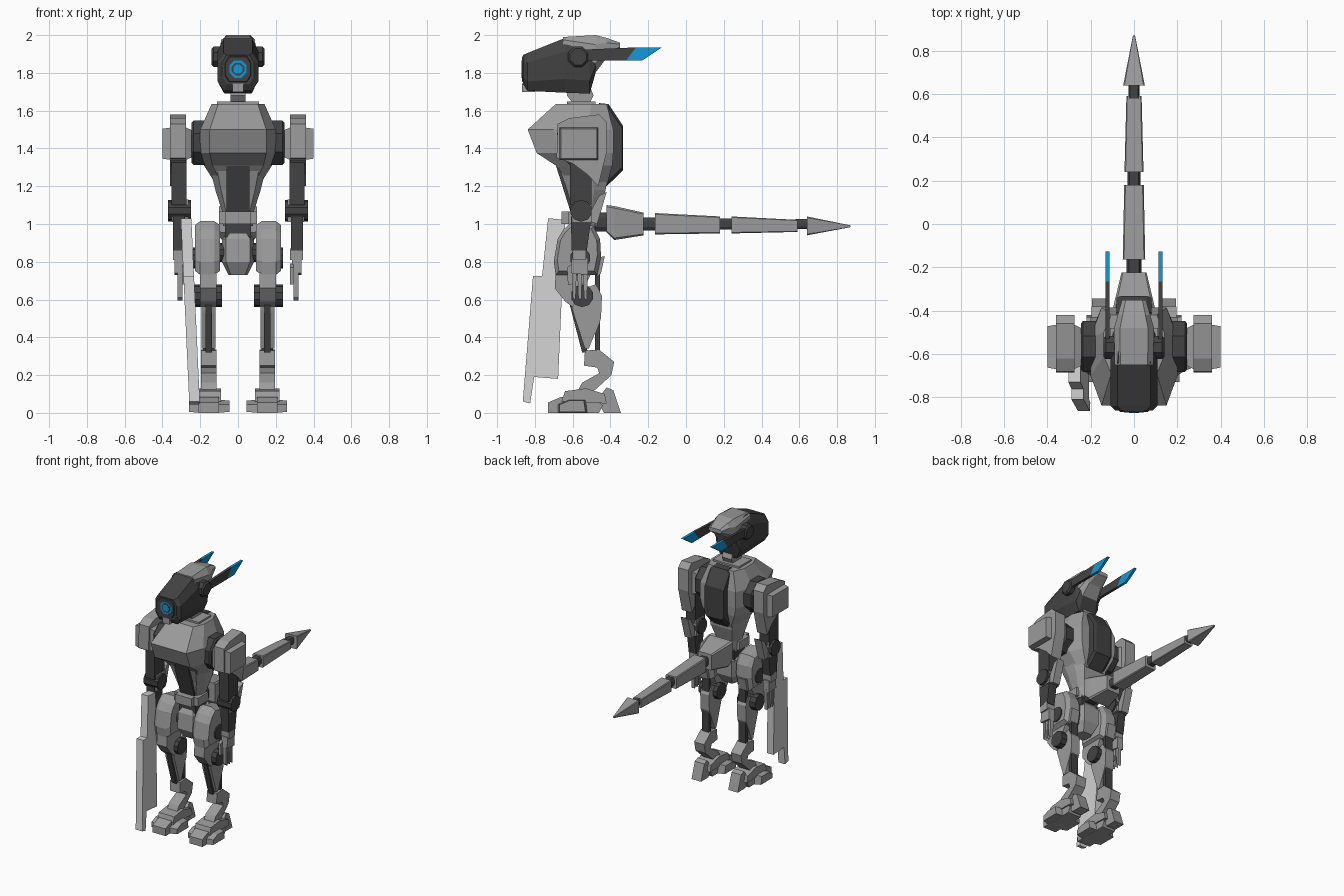
import bpy, bmesh, math


def material(name, rgb):
    m = bpy.data.materials.new(name)
    m.diffuse_color = (*rgb, 1)
    return m


GREY = material("body grey", (0.33, 0.33, 0.33))
DARK = material("dark grey", (0.055, 0.055, 0.055))
PALE = material("pale blade grey", (0.64, 0.64, 0.64))
BLUE = material("glow blue", (0.006, 0.32, 0.68))


def loft(name, rings, mat):
    """Skin a list of equal-length point rings and cap both ends."""
    bm = bmesh.new()
    rows = [[bm.verts.new(p) for p in r] for r in rings]
    n = len(rows[0])
    for a, b in zip(rows, rows[1:]):
        for i in range(n):
            j = (i + 1) % n
            bm.faces.new((a[i], a[j], b[j], b[i]))
    bm.faces.new(rows[0])
    bm.faces.new(rows[-1])
    bmesh.ops.recalc_face_normals(bm, faces=bm.faces)
    me = bpy.data.meshes.new(name)
    bm.to_mesh(me)
    bm.free()
    me.materials.append(mat)
    ob = bpy.data.objects.new(name, me)
    bpy.context.collection.objects.link(ob)
    return ob


def prism(name, profile, steps, mat, side=1):
    """Side profile (y, z) pushed along x; steps are (x, scale about centre)."""
    cy = sum(p[0] for p in profile) / len(profile)
    cz = sum(p[1] for p in profile) / len(profile)
    return loft(name, [[(side * x, cy + (y - cy) * k, cz + (z - cz) * k) for y, z in profile]
                       for x, k in steps], mat)


def rect(y0, y1, z0, z1):
    return [(y0, z0), (y1, z0), (y1, z1), (y0, z1)]


def ngon(y, z, r, n=10):
    return [(y + r * math.cos(2 * math.pi * (i + .5) / n),
             z + r * math.sin(2 * math.pi * (i + .5) / n)) for i in range(n)]


def flat(x0, x1):
    return [(x0, 1), (x1, 1)]


def octo(a, b0, b1, ca=.3, cb=.3):
    """Rectangle of half-width a, from b0 to b1, with cut corners."""
    d, w = (b1 - b0) * cb, a * (1 - ca)
    half = [(w, b0), (a, b0 + d), (a, b1 - d), (w, b1)]
    return half + [(-u, v) for u, v in reversed(half)]


def along_z(name, rows, mat, ca=.25, cb=.3):
    return loft(name, [[(u, v, z) for u, v in octo(w, y0, y1, ca, cb)] for z, w, y0, y1 in rows], mat)


def along_y(name, rows, mat, ca=.3, cb=.25):
    return loft(name, [[(u, y, v) for u, v in octo(w, z0, z1, ca, cb)] for y, w, z0, z1 in rows], mat)


# Torso
along_z("chest", [(1.20, .11, -.60, -.42), (1.31, .18, -.69, -.39), (1.375, .20, -.79, -.385),
                  (1.50, .20, -.838, -.385), (1.635, .14, -.69, -.42)], GREY)
prism("spine_plate", [(-.46, 1.64), (-.41, 1.635), (-.333, 1.52), (-.333, 1.285), (-.42, 1.20), (-.46, 1.20)],
      [(-.08, .9), (-.06, 1), (.06, 1), (.08, .9)], DARK)
along_z("waist", [(.99, .08, -.59, -.47), (1.07, .085, -.60, -.46), (1.18, .12, -.63, -.425),
                  (1.32, .155, -.68, -.42)], GREY)
prism("abdomen_plate", [(-.695, 1.33), (-.61, 1.06), (-.56, 1.06), (-.60, 1.33)], flat(-.06, .06), DARK)
prism("belt", rect(-.625, -.50, 1.0, 1.065), flat(-.10, .10), GREY)
prism("belt_buckle", rect(-.66, -.60, 1.0, 1.065), flat(-.068, .068), GREY)
prism("lower_waist", rect(-.61, -.48, .90, 1.01), flat(-.07, .07), DARK)
along_z("pelvis", [(.73, .05, -.60, -.50), (.80, .085, -.64, -.46), (.92, .085, -.63, -.46), (.95, .06, -.61, -.48)], GREY)
prism("hip_axle", ngon(-.56, .85, .05), flat(-.15, .15), DARK)
prism("collar", rect(-.63, -.48, 1.62, 1.648), flat(-.11, .11), GREY)
prism("neck", [(-.60, 1.64), (-.51, 1.64), (-.49, 1.68), (-.52, 1.76), (-.62, 1.76), (-.63, 1.68)],
      flat(-.04, .04), GREY)

# Head
along_y("head", [(-.862, .085, 1.74, 1.895), (-.84, .108, 1.705, 1.905), (-.64, .108, 1.695, 1.985),
                 (-.51, .10, 1.69, 1.965), (-.47, .08, 1.83, 1.93)], DARK)
along_y("head_crest", [(-.65, .09, 1.93, 1.99), (-.48, .092, 1.80, 2.0), (-.42, .075, 1.88, 1.985),
                       (-.35, .055, 1.93, 1.96)], GREY)
along_y("eye_frame", [(-.868, .065, 1.755, 1.885), (-.85, .075, 1.745, 1.895)], DARK)
for nm, r, y, m in (("eye_ring", .05, -.870, BLUE), ("eye_iris", .036, -.871, DARK), ("eye_lens", .026, -.872, BLUE)):
    loft(nm, [[(a, yy, b) for a, b in ngon(0, 1.82, r, 8)] for yy in (y, y + .006)], m)
prism("chin_vent", rect(-.869, -.80, 1.70, 1.745), flat(-.03, .03), GREY)

# Tail: grey segments and dark links
along_y("tail_root", [(-.50, .05, .96, 1.06), (-.40, .05, .96, 1.06)], DARK)
for i, rows in enumerate([[(-.42, .10, .955, 1.10), (-.38, .095, .915, 1.095), (-.225, .058, .94, 1.06)],
                          [(-.165, .052, .945, 1.058), (.18, .045, .95, 1.04)],
                          [(.24, .044, .95, 1.04), (.59, .035, .958, 1.022)],
                          [(.64, .05, .94, 1.04), (.87, .005, .983, .993)]]):
    along_y(f"tail_segment_{i + 1}", rows, GREY, .12, .06)
for i, (a, b) in enumerate([(-.24, -.15), (.17, .25), (.58, .65)]):
    w = .034 - .004 * i
    along_y(f"tail_link_{i + 1}", [(a, w, 1 - w, 1 + w), (b, w, 1 - w, 1 + w)], DARK)

for s, tag in ((-1, "right_"), (1, "left_")):
    def part(name, profile, steps, mat):
        return prism(tag + name, profile, steps, mat, s)

    # Ears
    part("ear_hub", ngon(-.57, 1.885, .058, 8), [(.09, 1), (.13, 1), (.14, .8)], DARK)
    part("ear_blade", [(-.57, 1.85), (-.50, 1.865), (-.317, 1.865), (-.265, 1.935), (-.50, 1.925), (-.57, 1.92)],
         flat(.112, .132), DARK)
    part("ear_tip", [(-.317, 1.865), (-.233, 1.865), (-.127, 1.935), (-.265, 1.935)], flat(.112, .132), BLUE)

    # Shoulder and arm
    part("shoulder_joint", ngon(-.565, 1.43, .128, 8), [(.14, 1), (.235, 1), (.245, .9)], DARK)
    part("shoulder_core", ngon(-.565, 1.43, .07, 8), flat(.24, .29), DARK)
    part("shoulder_pad", rect(-.67, -.465, 1.34, 1.51), [(.245, .85), (.275, 1), (.36, 1), (.40, .93)], GREY)
    part("shoulder_arch", [(-.68, 1.53), (-.62, 1.56), (-.46, 1.58), (-.42, 1.54), (-.42, 1.38), (-.465, 1.2),
                           (-.52, 1.26), (-.60, 1.32), (-.685, 1.35)], flat(.275, .36), GREY)
    part("upper_arm", rect(-.615, -.50, 1.10, 1.36), flat(.272, .352), DARK)
    part("elbow_cover", rect(-.60, -.50, 1.01, 1.13), flat(.262, .35), GREY)
    part("elbow_disc", ngon(-.555, 1.07, .058), flat(.25, .37), DARK)
    part("elbow_guard", [(-.53, 1.02), (-.47, 1.0), (-.42, 1.17), (-.46, 1.15)], flat(.28, .34), GREY)
    part("forearm", [(-.605, .86), (-.525, .86), (-.50, 1.04), (-.61, 1.04)], flat(.28, .345), DARK)
    part("wrist", rect(-.60, -.53, .81, .87), flat(.275, .345), GREY)
    part("palm", [(-.605, .82), (-.61, .74), (-.52, .73), (-.52, .82)], flat(.285, .335), GREY)
    for f in range(3):
        y = -.605 + f * .03
        part(f"finger_{f + 1}", [(y, .75), (y + .005, .61), (y + .02, .595), (y + .026, .75)],
             [(.294, 1), (.32, 1)], GREY)
    part("thumb", [(-.63, .77), (-.625, .68), (-.605, .68), (-.60, .79)], flat(.275, .295), GREY)

    # Thigh and knee
    part("thigh", [(-.65, .97), (-.60, 1.015), (-.49, .99), (-.455, .92), (-.45, .83), (-.47, .73),
                   (-.69, .73), (-.70, .80), (-.68, .92)], [(.095, .85), (.125, 1), (.20, 1), (.228, .85)], GREY)
    part("hip_disc", ngon(-.56, .82, .055), flat(.20, .237), DARK)
    part("thigh_fin", [(-.47, .72), (-.45, .74), (-.43, .83), (-.47, .82)], flat(.13, .20), GREY)
    part("knee_guard", [(-.69, .74), (-.695, .66), (-.64, .59), (-.60, .56), (-.55, .64), (-.50, .74)],
         flat(.115, .20), GREY)
    part("knee_disc", ngon(-.55, .62, .06), flat(.085, .238), DARK)

    # Shin with rear piston
    part("shin", [(-.62, .63), (-.60, .54), (-.535, .34), (-.515, .34), (-.45, .50), (-.445, .62), (-.48, .68)],
         flat(.118, .192), GREY)
    part("shin_front_rod", [(-.615, .57), (-.55, .32), (-.52, .32), (-.58, .57)], flat(.137, .173), DARK)
    part("shin_piston", rect(-.482, -.455, .31, .74), flat(.125, .185), DARK)

    # Hooked ankle, heel and toes
    part("ankle", [(-.54, .25), (-.535, .33), (-.46, .335), (-.38, .27), (-.395, .20), (-.50, .105), (-.58, .105),
                   (-.55, .16), (-.46, .21), (-.47, .24)], flat(.113, .197), GREY)
    part("heel", [(-.47, .07), (-.42, .135), (-.385, .12), (-.345, 0), (-.435, 0)], flat(.115, .195), GREY)
    part("instep", [(-.66, .06), (-.64, .115), (-.53, .13), (-.43, .10), (-.42, .05)], flat(.09, .22), GREY)
    part("middle_toe", [(-.73, 0), (-.73, .055), (-.66, .085), (-.50, .085), (-.44, .04), (-.46, 0)],
         flat(.10, .21), GREY)
    for nm, outer, inner in (("inner_toe", .045, .11), ("outer_toe", .26, .20)):
        part(nm, [(-.68, 0), (-.68, .045), (-.62, .07), (-.53, .07), (-.52, 0)], [(inner, 1), (outer, .85)], GREY)

# Long stepped blade leaning inward beside the right leg
blade = prism("blade", [(-.73, 1.03), (-.64, 1.022), (-.677, .18), (-.804, .19), (-.825, .05), (-.864, .06),
                        (-.81, .725), (-.762, .725)], flat(-.303, -.247), PALE)
for v in blade.data.vertices:
    v.co.x += .046 * (1.03 - v.co.z)
